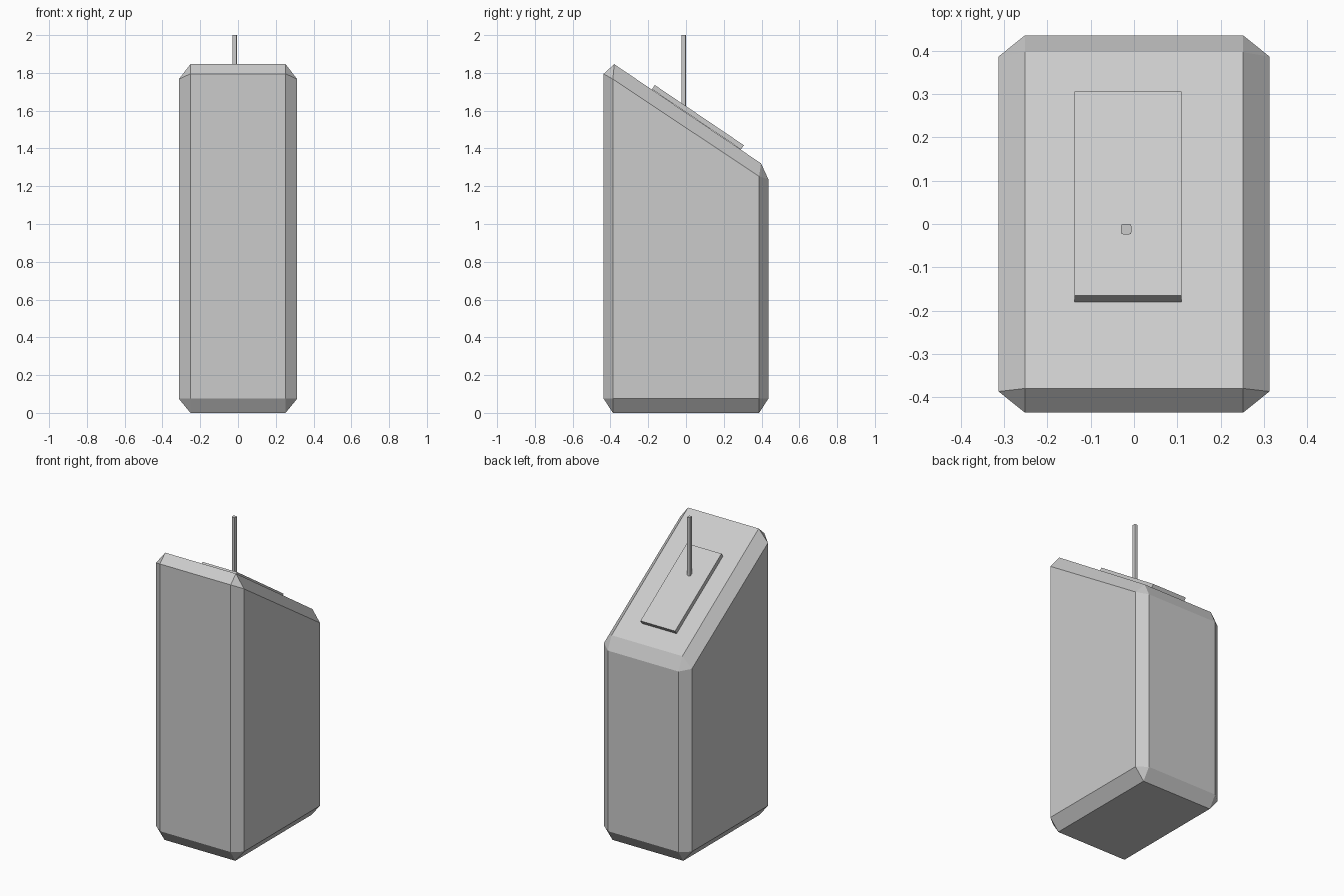
import bpy, bmesh, math
from mathutils import Vector, Matrix

cube = bpy.data.objects.get("Cube")
if cube:
    bpy.data.objects.remove(cube, do_unlink=True)

grey = bpy.data.materials.new("light_grey")
grey.use_nodes = True
grey.diffuse_color = (0.6, 0.6, 0.6, 1)
grey.node_tree.nodes["Principled BSDF"].inputs["Base Color"].default_value = (0.6, 0.6, 0.6, 1)


def finish(name, bm):
    bmesh.ops.recalc_face_normals(bm, faces=bm.faces)
    mesh = bpy.data.meshes.new(name)
    bm.to_mesh(mesh)
    bm.free()
    mesh.materials.append(grey)
    obj = bpy.data.objects.new(name, mesh)
    bpy.context.collection.objects.link(obj)
    return obj


# Body: chamfered slope-topped block, each corner cut by a small triangle
IN_X, OUT_X, IN_Y, OUT_Y = 0.252, 0.313, 0.387, 0.436
bm = bmesh.new()
# end direction, tip inset y, heights of tip, end-face and side-face corners
corners = [
    (-1, IN_Y, 0.0, 0.075, 0.075),
    (1, IN_Y, 0.0, 0.075, 0.075),
    (-1, 0.38, 1.846, 1.795, 1.767),
    (1, 0.397, 1.321, 1.237, 1.252),
]
for end, tip_y, z_tip, z_end, z_side in corners:
    for side in (-1, 1):
        bm.verts.new((side * IN_X, end * tip_y, z_tip))
        bm.verts.new((side * IN_X, end * OUT_Y, z_end))
        bm.verts.new((side * OUT_X, end * IN_Y, z_side))
bmesh.ops.convex_hull(bm, input=bm.verts)
bmesh.ops.dissolve_limit(bm, angle_limit=math.radians(3), verts=bm.verts, edges=bm.edges)
finish("body", bm)

# Panel: thin plate lying on the sloping top
slope = math.atan2(1.846 - 1.321, 0.38 + 0.397)
bm = bmesh.new()
bmesh.ops.create_cube(bm, size=1)
bmesh.ops.scale(bm, vec=(0.247, 0.569, 0.027), verts=bm.verts)
panel = finish("top_panel", bm)
panel.rotation_euler.x = -slope
panel.location = (-0.0135, 0.063, 1.565)

# Antenna: slim upright rod with softened corners, rooted in the panel
bm = bmesh.new()
bmesh.ops.create_cube(bm, size=1)
bmesh.ops.scale(bm, vec=(0.024, 0.024, 0.40), verts=bm.verts)
upright = [e for e in bm.edges if abs(e.verts[0].co.z - e.verts[1].co.z) > 0.1]
bmesh.ops.bevel(bm, geom=upright, offset=0.005, segments=2, profile=0.5, affect='EDGES')
antenna = finish("antenna", bm)
antenna.location = (-0.018, -0.012, 1.80)
